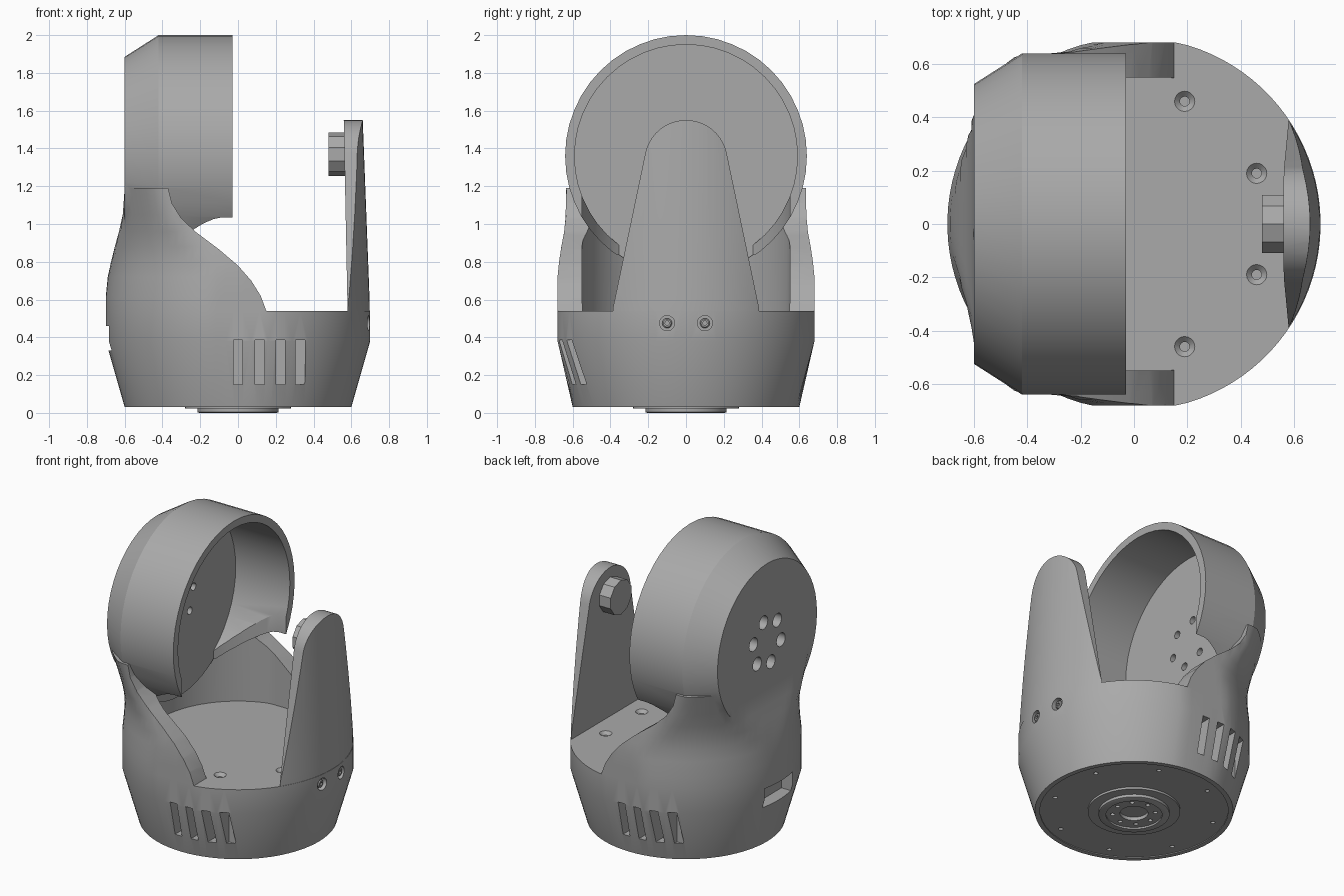
import bpy, bmesh
from math import sin, cos, pi, radians
from mathutils import Vector

if "Cube" in bpy.data.objects:
    bpy.data.objects.remove(bpy.data.objects["Cube"], do_unlink=True)

grey = bpy.data.materials.new("plain grey")
grey.use_nodes = True
grey.diffuse_color = (0.4, 0.4, 0.4, 1)
grey.node_tree.nodes["Principled BSDF"].inputs["Base Color"].default_value = (0.4, 0.4, 0.4, 1)


def loft(name, rings):
    """Closed solid through a list of rings with equal point counts."""
    bm = bmesh.new()
    loops = [[bm.verts.new(p) for p in ring] for ring in rings]
    n = len(loops[0])
    for a, b in zip(loops, loops[1:]):
        for i in range(n):
            j = (i + 1) % n
            bm.faces.new((a[i], a[j], b[j], b[i]))
    bm.faces.new(loops[0][::-1])
    bm.faces.new(loops[-1])
    bmesh.ops.recalc_face_normals(bm, faces=bm.faces)
    mesh = bpy.data.meshes.new(name)
    bm.to_mesh(mesh)
    bm.free()
    ob = bpy.data.objects.new(name, mesh)
    ob.data.materials.append(grey)
    bpy.context.collection.objects.link(ob)
    return ob


def lathe(name, profile, centre=(0, 0, 0), axis="z", n=48, turn=0):
    """Solid of revolution; profile holds (radius, distance along axis)."""
    def point(r, h, a):
        u, v = r * cos(a), r * sin(a)
        return Vector(centre) + Vector((u, v, h) if axis == "z" else (h, u, v))
    return loft(name, [[point(r, h, turn + 2 * pi * i / n) for i in range(n)] for r, h in profile])


def clipped(name, sections, n=96):
    """Upright drum whose circles are cut flat at the sides and the back."""
    def ring(z, r, side, back):
        return [(max(-back, r * cos(a)), max(-side, min(side, r * sin(a))), z)
                for a in (2 * pi * (i + 0.5) / n for i in range(n))]
    return loft(name, [ring(*s) for s in sections])


def box(x, y, z):
    return loft("cutter", [[(x[0], y[0], h), (x[1], y[0], h), (x[1], y[1], h), (x[0], y[1], h)] for h in z])


def boolean(ob, tool, kind="DIFFERENCE"):
    bpy.context.view_layer.objects.active = ob
    mod = ob.modifiers.new("cut", "BOOLEAN")
    mod.operation, mod.object, mod.solver = kind, tool, "EXACT"
    bpy.ops.object.modifier_apply(modifier=mod.name)
    bpy.data.objects.remove(tool, do_unlink=True)


def smooth(ob, angle=28):
    bpy.ops.object.select_all(action="DESELECT")
    ob.select_set(True)
    bpy.context.view_layer.objects.active = ob
    bpy.ops.object.shade_smooth_by_angle(angle=radians(angle))


# Base drum
DECK = 0.54
base = clipped("base", [(0.03, 0.6, 0.68, 1), (0.38, 0.7, 0.68, 1), (DECK, 0.7, 0.68, 1)])

# Vent slots, in rotational symmetry on both sides
for s in (-1, 1):
    for x in (0, 0.115, 0.225, 0.33):
        cx = -s * x
        boolean(base, box((cx - 0.025, cx + 0.025), sorted((s * 0.53, s * 0.8)), (0.15, 0.385)))

# Rear cable port
boolean(base, box((-0.8, -0.6), (-0.15, 0.15), (0.33, 0.46)))

# Countersunk deck screws
for x, y in ((0.19, 0.46), (0.46, 0.19)):
    for s in (-1, 1):
        boolean(base, lathe("cutter", [(0.018, DECK - 0.06), (0.018, DECK - 0.02), (0.04, DECK + 0.002)],
                            (x, s * y, 0), n=20))

# Shallow recess and screw holes underneath
boolean(base, lathe("cutter", [(0.57, 0), (0.57, 0.036)]))
for i in range(8):
    a = 2 * pi * (i + 0.5) / 8
    boolean(base, lathe("cutter", [(0.014, 0), (0.014, 0.06)], (0.5 * cos(a), 0.5 * sin(a), 0), n=12))

# Turntable flange
flange = lathe("flange", [(0.28, 0.06), (0.28, 0.022), (0.215, 0.022), (0.215, 0.004), (0.205, 0)])
boolean(flange, lathe("cutter", [(0.17, -0.01), (0.17, 0.012)]))
boolean(flange, lathe("cutter", [(0.085, 0), (0.085, 0.035)]))
for i in range(8):
    a = 2 * pi * i / 8
    boolean(flange, lathe("cutter", [(0.014, 0), (0.014, 0.05)], (0.13 * cos(a), 0.13 * sin(a), 0), n=12))

# Curved shell rising from the deck to carry the head
shell = clipped("shell", [
    (DECK, 0.7, 0.68, 0.7), (0.62, 0.7, 0.68, 0.7), (0.72, 0.69, 0.68, 0.69),
    (0.8, 0.685, 0.672, 0.672), (0.88, 0.69, 0.66, 0.652), (0.96, 0.705, 0.645, 0.63),
    (1.05, 0.73, 0.637, 0.61), (1.19, 0.77, 0.635, 0.6)])

# Sweeping front edge of the shell
sweep = [(-0.37, 1.3), (-0.37, 1.19), (-0.35, 1.11), (-0.3, 1.03), (-0.22, 0.955), (-0.1, 0.865), (0, 0.78),
         (0.07, 0.7), (0.12, 0.62), (0.15, DECK), (0.15, 0.4), (1, 0.4), (1, 1.3)]
boolean(shell, loft("cutter", [[(x, y, z) for x, z in sweep] for y in (-1, 1)]))
boolean(shell, clipped("cutter", [(0.5, 0.57, 0.55, 1), (1.3, 0.57, 0.55, 1)]))

# Head cup with a chamfered back, opened below by the cavity
HEAD = (0, 0, 1.36)
FLOOR = -0.43
cup = lathe("head_cup", [(0.525, -0.6), (0.64, -0.42), (0.64, -0.03)], HEAD, "x", 48)
cavity = clipped("cutter", [(0.5, 0.56, 0.55, -FLOOR), (1.16, 0.56, 0.55, -FLOOR)])
boolean(cup, cavity)
boolean(shell, cup, "UNION")
boolean(shell, lathe("cutter", [(0.59, FLOOR), (0.59, 0.2)], HEAD, "x", 48))
shell.name = "shell_and_head_cup"

# Six stepped bolt holes through the cup floor
for i in range(6):
    a = radians(15 + 60 * i)
    at = (0, 0.15 * cos(a), HEAD[2] + 0.15 * sin(a))
    boolean(shell, lathe("cutter", [(0.045, -0.7), (0.045, -0.5), (0.025, -0.5), (0.025, -0.3)], at, "x", 20))

# Tapered support arm with a rounded top and a curved outer face
arc = [(0.22 * cos(a), 1.33 + 0.22 * sin(a)) for a in (radians(12 + 156 * i / 20) for i in range(21))]
outline = [(0.39, DECK)] + arc + [(-0.39, DECK)]
arm = loft("support_arm", [[(0.58 - 0.02 * (z - DECK), y, z) for y, z in outline],
                           [(0.8, y, z) for y, z in outline]])
boolean(arm, clipped("cutter", [(0.4, 0.7, 1, 1), (0.6, 0.697, 1, 1), (1.7, 0.655, 1, 1)]), "INTERSECT")

# Side screws below the arm
for y in (-0.1, 0.1):
    boolean(base, lathe("cutter", [(0.04, 0.66), (0.04, 0.8)], (0, y, 0.475), "x", 24))
    screw = lathe("side_screw", [(0.026, 0.6), (0.026, 0.68), (0.02, 0.685)], (0, y, 0.475), "x", 20)
    boolean(screw, lathe("cutter", [(0.012, 0.67), (0.012, 0.7)], (0, y, 0.475), "x", 6))
    smooth(screw)

# Faceted pivot hub on the arm
lathe("pivot_hub", [(0.115, 0.48), (0.115, 0.58)], (0, 0, 1.37), "x", 10, pi / 10)

for part in (base, flange, shell, arm):
    smooth(part)
